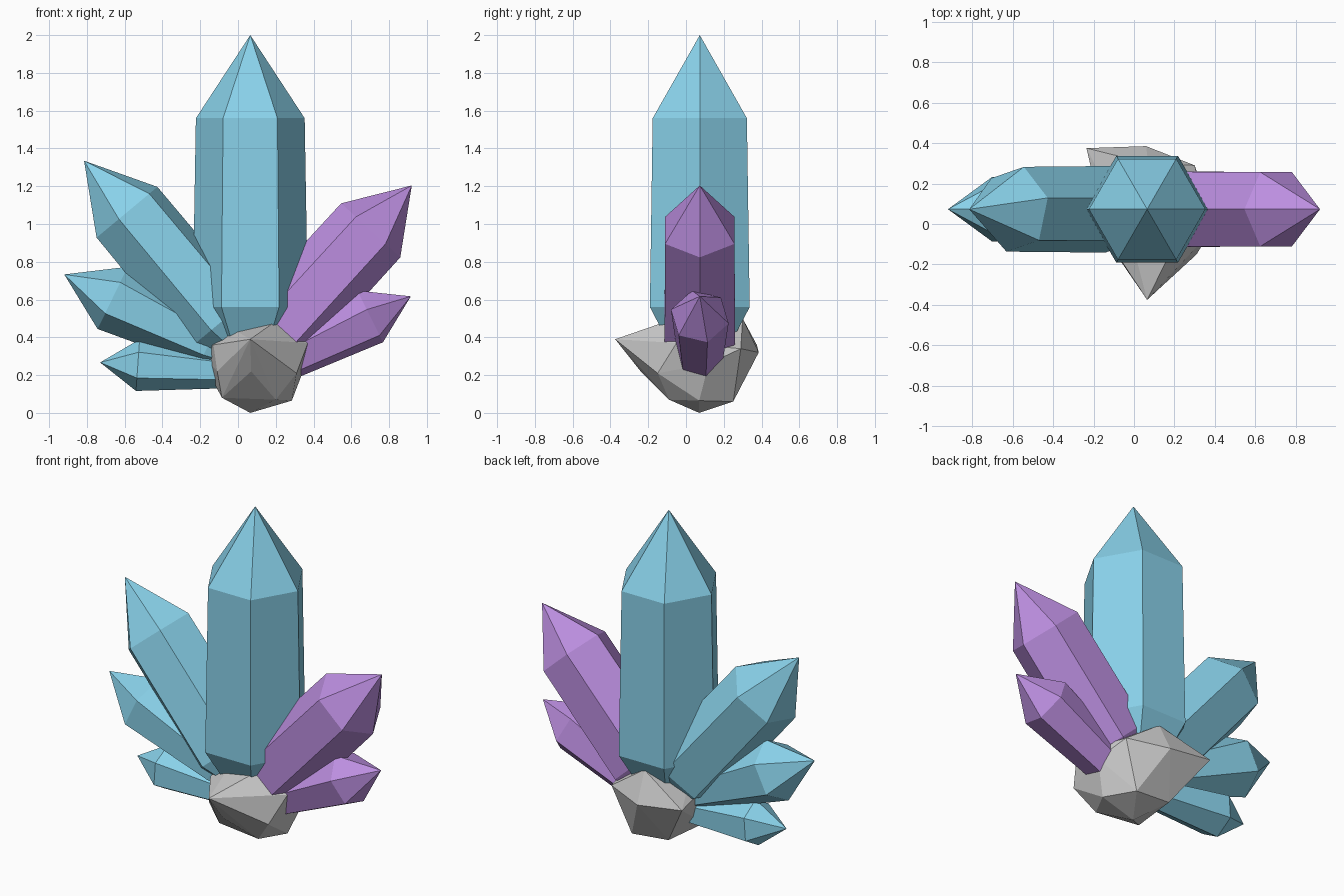
import bpy, bmesh, math
from mathutils import Vector

if "Cube" in bpy.data.objects:
    bpy.data.objects.remove(bpy.data.objects["Cube"])

CY = 0.073  # shared centre line in depth


def material(name, rgb):
    m = bpy.data.materials.new(name)
    m.diffuse_color = (*rgb, 1)
    m.use_nodes = True
    m.node_tree.nodes["Principled BSDF"].inputs["Base Color"].default_value = m.diffuse_color
    return m


def finish(name, bm, mat=None):
    bmesh.ops.recalc_face_normals(bm, faces=bm.faces)
    me = bpy.data.meshes.new(name)
    bm.to_mesh(me)
    bm.free()
    ob = bpy.data.objects.new(name, me)
    bpy.context.collection.objects.link(ob)
    if mat:
        me.materials.append(mat)


def crystal(name, mat, tip, axis, rings, turn=0):
    """Six-sided point; rings are (distance back from tip, radius)."""
    d = Vector((axis[0], 0, axis[1])).normalized()
    u, v = Vector((d.z, 0, -d.x)), Vector((0, 1, 0))
    top = Vector((tip[0], CY, tip[1]))
    bm = bmesh.new()
    loops = []
    for t, r in rings:
        loop = []
        for k in range(6):
            a = math.radians(turn + 60 * k)
            loop.append(bm.verts.new(top - d * t + (u * math.cos(a) + v * math.sin(a)) * r))
        loops.append(loop)
    apex = bm.verts.new(top)
    for k in range(6):
        j = (k + 1) % 6
        bm.faces.new((apex, loops[0][k], loops[0][j]))
        for a, b in zip(loops, loops[1:]):
            bm.faces.new((a[k], b[k], b[j], a[j]))
    bm.faces.new(loops[-1])
    finish(name, bm, mat)


blue = material("blue_crystal", (0.25, 0.64, 0.82))
purple = material("purple_crystal", (0.5, 0.27, 0.74))

# Blue crystals: tall centre and three leaning left
crystal("main_crystal", blue, (0.065, 2.0), (0, 1),
        [(0.44, 0.288), (1.44, 0.305), (1.68, 0.16)])
crystal("upper_left_crystal", blue, (-0.815, 1.335), (-0.64, 0.768),
        [(0.355, 0.217), (1.12, 0.222), (1.32, 0.11)], 15)
crystal("middle_left_crystal", blue, (-0.92, 0.733), (-0.9, 0.436),
        [(0.285, 0.183), (0.85, 0.125), (1.0, 0.07)])
crystal("lower_left_crystal", blue, (-0.73, 0.267), (-0.995, 0.07),
        [(0.2, 0.137), (0.62, 0.095), (0.75, 0.06)])

# Purple crystals leaning right
crystal("upper_right_crystal", purple, (0.92, 1.204), (0.675, 0.738),
        [(0.322, 0.212), (1.04, 0.215), (1.22, 0.11)])
crystal("lower_right_crystal", purple, (0.915, 0.617), (0.897, 0.443),
        [(0.24, 0.158), (0.72, 0.125), (0.88, 0.07)], 15)

# Rough faceted base rock
rock = [(0.065, -0.375, 0.39), (-0.13, -0.08, 0.36), (-0.02, -0.05, 0.44), (0.2, -0.1, 0.485),
        (0.37, -0.05, 0.37), (0.31, -0.15, 0.21), (0.07, -0.24, 0.22), (-0.11, -0.12, 0.22),
        (-0.085, -0.06, 0.08), (0.2, -0.09, 0.07), (0.285, 0.07, 0.065), (0.065, 0.07, 0.0),
        (-0.05, 0.24, 0.08), (0.19, 0.25, 0.06), (-0.235, 0.375, 0.36), (0.06, 0.385, 0.32),
        (0.3, 0.29, 0.34), (0.07, 0.3, 0.5), (0.36, 0.12, 0.26), (-0.15, 0.1, 0.25)]
bm = bmesh.new()
for p in rock:
    bm.verts.new(p)
res = bmesh.ops.convex_hull(bm, input=bm.verts)
loose = [v for v in bm.verts if not v.link_faces]
bmesh.ops.delete(bm, geom=loose, context='VERTS')
finish("base_rock", bm)
